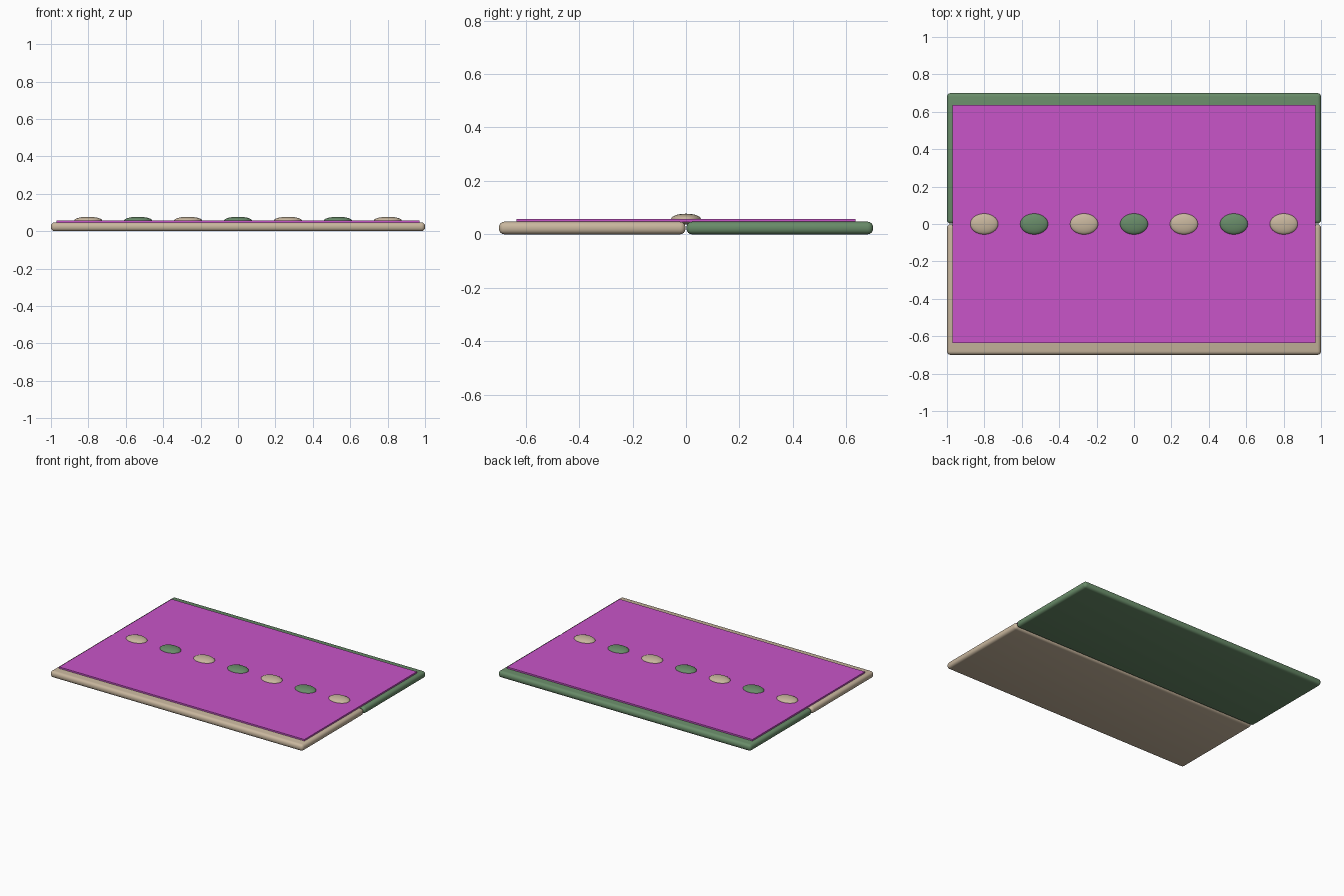
import bpy
from math import radians

cube = bpy.data.objects.get("Cube")
if cube:
    bpy.data.objects.remove(cube, do_unlink=True)


def material(name, rgb):
    m = bpy.data.materials.new(name)
    m.use_nodes = True
    colour = (*rgb, 1.0)
    m.diffuse_color = colour
    m.node_tree.nodes["Principled BSDF"].inputs["Base Color"].default_value = colour
    return m


beige = material("warm beige", (0.58, 0.47, 0.34))
green = material("leaf green", (0.14, 0.26, 0.14))
magenta = material("magenta", (0.58, 0.09, 0.58))


def box(name, low, high, mat, bevel=0.0):
    """Box between two corners, optionally with rounded edges."""
    centre = [(a + b) / 2 for a, b in zip(low, high)]
    bpy.ops.mesh.primitive_cube_add(size=1, location=centre)
    ob = bpy.context.object
    ob.name = name
    ob.scale = [b - a for a, b in zip(low, high)]
    bpy.ops.object.transform_apply(location=False, rotation=False, scale=True)
    ob.data.materials.append(mat)
    if bevel:
        mod = ob.modifiers.new("rounded edges", "BEVEL")
        mod.width = bevel
        mod.segments = 4
        bpy.ops.object.modifier_apply(modifier=mod.name)
        bpy.ops.object.shade_smooth_by_angle(angle=radians(35))
    return ob


# Two rounded slabs side by side
top = 0.047
box("front_slab", (-1, -0.7, 0), (1, -0.002, top), beige, 0.02)
box("back_slab", (-1, 0.002, 0), (1, 0.7, top), green, 0.02)

# Thin sheet lying across both slabs
box("top_sheet", (-0.97, -0.635, top - 0.001), (0.97, 0.635, 0.058), magenta)

# Row of flattened studs in alternating colours
for i in range(7):
    bpy.ops.mesh.primitive_uv_sphere_add(
        segments=32, ring_count=16, radius=1, location=((i - 3) * 0.267, 0, 0.057))
    stud = bpy.context.object
    stud.name = f"stud_{i + 1}"
    stud.scale = (0.075, 0.056, 0.02)
    bpy.ops.object.transform_apply(location=False, rotation=False, scale=True)
    bpy.ops.object.shade_smooth()
    stud.data.materials.append(green if i % 2 else beige)
